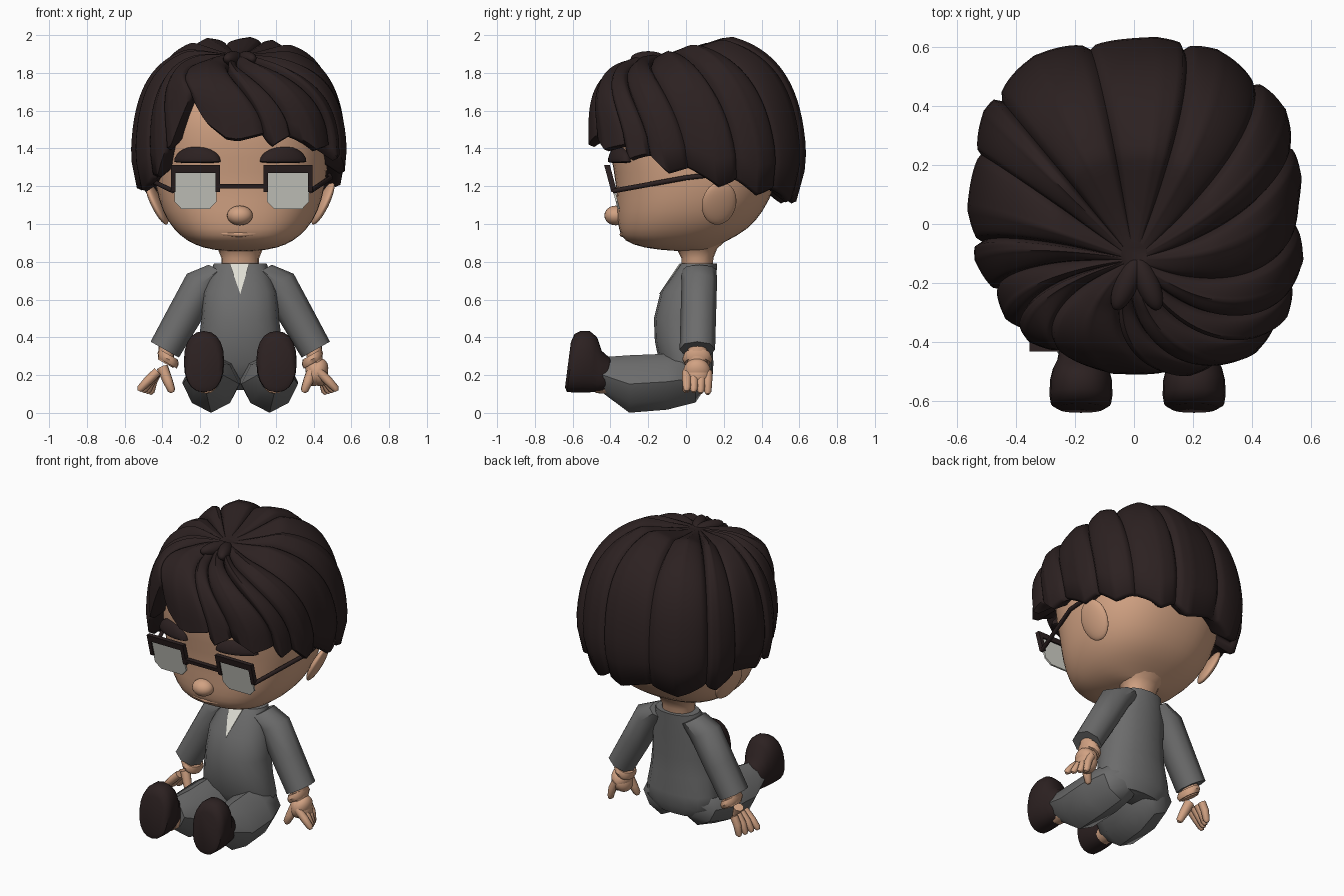
import bpy, bmesh, math, random
from mathutils import Vector, Matrix

random.seed(4)
if "Cube" in bpy.data.objects:
    bpy.data.objects.remove(bpy.data.objects["Cube"])


def material(name, r, g, b):
    m = bpy.data.materials.new(name)
    m.use_nodes = True
    m.diffuse_color = (r, g, b, 1)
    bsdf = next(n for n in m.node_tree.nodes if n.type == 'BSDF_PRINCIPLED')
    bsdf.inputs["Base Color"].default_value = (r, g, b, 1)
    return m


SKIN = material("skin", .64, .36, .225)
DARK = material("dark brown", .025, .015, .015)
SUIT = material("suit grey", .15, .15, .15)
SHIRT = material("shirt white", .74, .73, .66)
LENS = material("lens grey", .67, .67, .61)
X, Y, Z = Vector((1, 0, 0)), Vector((0, 1, 0)), Vector((0, 0, 1))
SIDES = (("left_", 1), ("right_", -1))
MIDDLE = .012  # the body sits slightly off centre under the hair


def finish(name, bm, mat, angle=50, subdiv=0):
    bmesh.ops.recalc_face_normals(bm, faces=bm.faces)
    me = bpy.data.meshes.new(name)
    bm.to_mesh(me)
    bm.free()
    me.materials.append(mat)
    me.polygons.foreach_set("use_smooth", [True] * len(me.polygons))
    me.set_sharp_from_angle(angle=math.radians(angle))
    ob = bpy.data.objects.new(name, me)
    bpy.context.collection.objects.link(ob)
    if subdiv:
        mod = ob.modifiers.new("smooth", 'SUBSURF')
        mod.levels = mod.render_levels = subdiv


def oval(a, p):
    c, s = math.cos(a), math.sin(a)
    return (math.copysign(abs(c) ** (2 / p), c), math.copysign(abs(s) ** (2 / p), s))


def skin_rings(bm, rings, caps=True):
    n = len(rings[0])
    for r0, r1 in zip(rings, rings[1:]):
        for i in range(n):
            j = (i + 1) % n
            bm.faces.new((r0[i], r0[j], r1[j], r1[i]))
    if caps:
        bm.faces.new(rings[0])
        bm.faces.new(rings[-1])


def loft(name, rings, mat, u=X, v=Y, n=16, p=2.2, s=1, **kw):
    """Skin of ovals; each ring is centre x, y, z and two half sizes."""
    bm = bmesh.new()
    loops = []
    for x, y, z, a, b in rings:
        loop = []
        for i in range(n):
            c, d = oval(math.tau * i / n, p)
            q = Vector((x, y, z)) + u * (a * c) + v * (b * d)
            loop.append(bm.verts.new((q.x * s + MIDDLE, q.y, q.z)))
        loops.append(loop)
    skin_rings(bm, loops)
    finish(name, bm, mat, **kw)


def stack(name, levels, mat, **kw):
    """Upright loft; each level is z, half width, front y, back y."""
    loft(name, [(0, (f + b) / 2, z, w, (b - f) / 2) for z, w, f, b in levels], mat, **kw)


def ball(name, loc, size, mat, ry=0, rz=0, flat=1):
    bm = bmesh.new()
    bmesh.ops.create_uvsphere(bm, u_segments=24, v_segments=14, radius=1)
    for v in bm.verts:
        if v.co.z < 0:
            v.co.z *= flat
    m = Matrix.Rotation(rz, 4, 'Z') @ Matrix.Rotation(ry, 4, 'Y') @ Matrix.Diagonal((*size, 1))
    bmesh.ops.transform(bm, matrix=Matrix.Translation(loc) @ m, verts=bm.verts)
    finish(name, bm, mat)


def tube(name, pts, radii, mat, s=1):
    cu = bpy.data.curves.new(name, 'CURVE')
    cu.dimensions = '3D'
    cu.bevel_depth, cu.bevel_resolution, cu.use_fill_caps = 1, 2, True
    sp = cu.splines.new('POLY')
    sp.points.add(len(pts) - 1)
    for q, (x, y, z), r in zip(sp.points, pts, radii):
        q.co, q.radius = (x * s, y, z, 1), r
    tmp = bpy.data.objects.new(name, cu)
    bm = bmesh.new()
    bm.from_mesh(bpy.data.meshes.new_from_object(tmp))
    bpy.data.objects.remove(tmp)
    finish(name, bm, mat)


def slab(name, outline, depth, mat):
    """Extruded outline in x, z leaning forward like the spectacles."""
    bm = bmesh.new()
    loops = [[bm.verts.new((x, -.38 - (z - 1.17) * .27 + d, z)) for x, z in outline]
             for d in (-depth / 2, depth / 2)]
    skin_rings(bm, loops)
    finish(name, bm, mat, angle=20)


def box(name, x0, x1, z0, z1, depth=.03):
    slab(name, [(x0, z0), (x1, z0), (x1, z1), (x0, z1)], depth, DARK)


# Head, neck and face
stack("head", [(.855, .08, -.05, .12), (.872, .2, -.23, .14), (.91, .285, -.335, .22),
               (.97, .355, -.36, .33), (1.06, .415, -.37, .41), (1.2, .455, -.37, .48),
               (1.35, .47, -.4, .5), (1.5, .47, -.42, .5), (1.65, .44, -.4, .46),
               (1.78, .34, -.3, .36), (1.84, .12, -.15, .15)], SKIN, n=24, p=2.4, subdiv=1)
stack("neck", [(.74, .1, -.025, .14), (.82, .1, -.025, .145), (.87, .12, -.05, .165),
               (.92, .18, -.1, .22)], SKIN)
ball("nose", (.01, -.372, 1.045), (.068, .06, .052), SKIN)
tube("mouth", [(-.165, -.3, .97), (-.08, -.328, .95), (.005, -.338, .945), (.09, -.328, .95),
               (.175, -.3, .97)], [.004, .012, .014, .012, .004], SKIN)
for side, s in SIDES:
    ball(side + "ear", (.01 + .44 * s, .175, 1.11), (.028, .093, .125), SKIN,
         ry=.45 * s, rz=.2 * s)
    ball(side + "eyebrow", (.012 + .227 * s, -.35, 1.33), (.13, .05, .082), DARK,
         rz=.33 * s, flat=.1)

# Spectacles
for side, s in SIDES:
    c = .02 + .245 * s
    box(side + "rim_top", c - .13, c + .13, 1.27, 1.312)
    for end, e in (("outer", s), ("inner", -s)):
        x = c + .118 * e
        box(side + "rim_" + end, x - .012, x + .012, 1.17, 1.29)
    slab(side + "lens", [(c + x, z) for x, z in ((-.075, 1.08), (.075, 1.08), (.112, 1.12),
                                                 (.112, 1.28), (-.112, 1.28), (-.112, 1.12))],
         .012, LENS)
    tube(side + "temple", [(c + .12 * s, -.385, 1.175), (.49 * s, 0, 1.245),
                           (.485 * s, .13, 1.26)], [.013] * 3, DARK)
box("bridge", -.11, .15, 1.188, 1.212)

# Hair: locks fanning out from the crown, each a raised ridge with its own tip
EDGE = [(-200, 1.15), (-140, 1.15), (-90, 1.22), (-62, 1.21), (-50, 1.27), (-38, 1.44),
        (-27, 1.65), (-18, 1.54), (0, 1.46), (35, 1.44), (50, 1.4), (70, 1.32),
        (90, 1.26), (110, 1.22), (140, 1.16), (170, 1.15)]
LOCKS = [-197, -164, -128, -108, -76, -58, -42, -27, 14, 28, 52, 64, 84, 112, 136, 163]


def edge_height(a):
    for (a0, z0), (a1, z1) in zip(EDGE, EDGE[1:]):
        if a0 <= a <= a1:
            return z0 + (z1 - z0) * (a - a0) / (a1 - a0)


def hair_column(a, ridge, tip, rows=30):
    low = edge_height(a) - tip
    sweep = 36 * math.cos(math.radians(a - 50) / 2) ** 2
    pts = []
    for k in range(1, rows + 1):
        v = (k / rows) ** 1.3
        turn = math.radians(a - sweep * (1 - v))
        high = 1.895 + (.045 - .075 * math.cos(turn)) * min(1, v * 5)
        up, out = math.cos(v * math.pi / 2) ** .64, math.sin(v * math.pi / 2) ** .64
        lift = (ridge - .8) * min(1, v * 6)
        z = low + (high - low) * up + .06 * lift * up
        tuck = 1 - .1 * min(1, max(0, (1.42 - z) / .3)) ** 2
        sx, sy = math.sin(turn), -math.cos(turn)
        plan = (abs(sx) ** 2.5 + abs(sy) ** 2.5) ** -.4
        # fuller fringe on the left of the parting
        plan *= 1 + (.05 * math.sin(2 * turn) if sy < 0 else 0)
        r = out * plan * tuck * (1 + .07 * lift)
        pts.append((.567 * r * sx, -.12 * (1 - out) + .065 * out + .572 * r * sy, z))
    x, y, z = pts[-1]
    pts.append((x * .95, .065 + (y - .065) * .95, z - .012))
    pts.append((x * .78, .065 + (y - .065) * .78, z + .05))
    return pts


bm = bmesh.new()
columns = []
for a0, a1 in zip(LOCKS, LOCKS[1:]):
    size, skew = random.uniform(.92, 1.08), random.choice((.6, 1, 1.5))
    for i in range(16):
        t = i / 16
        ridge = size * math.sin(math.pi * t ** skew) ** .4 if i else 0
        ridge -= .12 * abs(math.sin(2 * math.pi * t ** skew)) ** .5
        tip = .06 * (.5 - abs(2 * t ** skew - 1))
        columns.append([bm.verts.new(q) for q in hair_column(a0 + (a1 - a0) * t, ridge, tip)])
skin_rings(bm, list(zip(*columns)), caps=False)
bm.faces.new([c[0] for c in columns])
finish("hair", bm, DARK, angle=60)
for side, s in SIDES:
    ball(side + "crown_curl", (.01 + .035 * s, -.2, 1.875), (.04, .1, .04), DARK, rz=.4 * s)

# Jacket and shirt
stack("jacket", [(.79, .14, -.03, .165), (.64, .195, -.135, .155), (.5, .205, -.17, .145),
                 (.38, .22, -.165, .14), (.26, .24, -.14, .145), (.18, .235, -.1, .14),
                 (.12, .16, -.04, .11)], SUIT)
bm = bmesh.new()
front = [bm.verts.new(q) for q in ((-.045, -.034, .792), (.06, -.034, .792), (.012, -.143, .63))]
back = [bm.verts.new(v.co + Y * .008) for v in front]
skin_rings(bm, [front, back])
finish("shirt_front", bm, SHIRT, angle=20)

# Limbs
ARM_U = Vector((.87, 0, .49))
SHOE_V = Vector((0, .13, 1))
for side, s in SIDES:
    loft(side + "sleeve", [(.115, .07, .755, .06, .092), (.2, .07, .69, .095, .094),
                           (.3, .065, .51, .092, .094), (.4, .06, .335, .086, .094)],
         SUIT, u=ARM_U, n=8, s=s)
    loft(side + "wrist", [(.39, .06, .37, .045, .05), (.395, .06, .26, .048, .055)],
         SKIN, u=ARM_U, s=s)
    loft(side + "cuff", [(.38, .06, .31, .058, .07), (.382, .06, .285, .064, .08),
                         (.385, .06, .262, .056, .068)], SKIN, u=ARM_U, s=s)
    ball(side + "palm", (.417, .058, .215), (.055, .074, .078), SKIN, ry=-.5 * s)
    # fingers fan outwards from back to front
    for i in range(4):
        y = .004 + i * .037
        fan = .018 * i
        tube(side + "finger_%d" % (i + 1),
             [(.425, y, .22), (.477 - fan * .5, y, .17), (.515 - fan, y, .13 - fan * .3),
              (.523 - fan, y, .115 - fan * .3)], [.024, .024, .02, .01], SKIN, s)
    tube(side + "thumb", [(.4, .03, .24), (.37, .01, .165), (.352, 0, .12), (.347, 0, .108)],
         [.032, .027, .021, .01], SKIN, s)
    loft(side + "trouser_leg", [(.1, .1, .21, .08, .08), (.13, .05, .185, .13, .13),
                                (.15, -.1, .165, .155, .148), (.155, -.3, .153, .15, .152),
                                (.18, -.44, .2, .09, .095)],
         SUIT, v=Z, n=8, p=1.7, s=s, angle=40)
    loft(side + "ankle", [(.18, -.4, .18, .065, .08), (.18, -.48, .18, .06, .075)],
         SKIN, v=Z, s=s)
    loft(side + "shoe", [(.192, -.405, .2, .06, .075), (.192, -.42, .205, .072, .09),
                         (.192, -.46, .22, .08, .108), (.192, -.49, .255, .095, .146),
                         (.192, -.53, .271, .105, .162), (.192, -.58, .271, .107, .162),
                         (.192, -.61, .264, .102, .154), (.192, -.625, .255, .078, .12)],
         DARK, v=SHOE_V, n=20, p=2.3, s=s)
